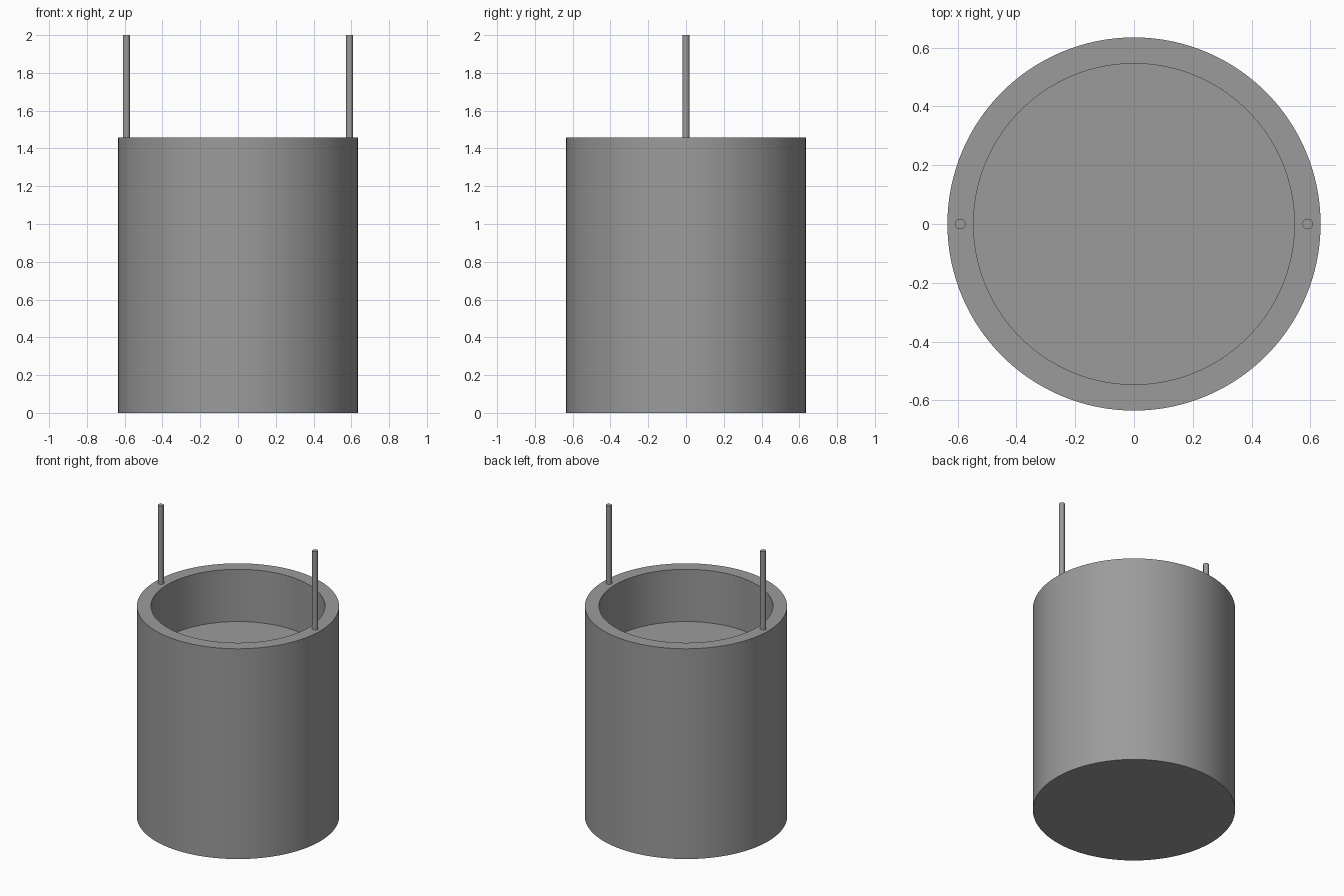
import bpy, bmesh, math

if "Cube" in bpy.data.objects:
    bpy.data.objects.remove(bpy.data.objects["Cube"])

R_OUT, R_IN, H, FLOOR = 0.635, 0.546, 1.457, 1.095
ROD_R, ROD_X, TOP = 0.018, 0.591, 2.0

grey = bpy.data.materials.new("mid grey")
grey.diffuse_color = (0.33, 0.33, 0.33, 1)
grey.use_nodes = True
grey.node_tree.nodes["Principled BSDF"].inputs["Base Color"].default_value = grey.diffuse_color


def lathe(name, profile, segments, x=0.0):
    """Revolve an (r, z) profile about z; it starts and ends on the axis."""
    bm = bmesh.new()
    vs = [bm.verts.new((r, 0, z)) for r, z in profile]
    es = [bm.edges.new(p) for p in zip(vs, vs[1:])]
    bmesh.ops.spin(bm, geom=vs + es, cent=(0, 0, 0), axis=(0, 0, 1),
                   angle=math.tau, steps=segments, use_merge=True)
    bmesh.ops.remove_doubles(bm, verts=bm.verts, dist=1e-5)
    bmesh.ops.recalc_face_normals(bm, faces=bm.faces)
    mesh = bpy.data.meshes.new(name)
    bm.to_mesh(mesh)
    bm.free()
    mesh.materials.append(grey)
    ob = bpy.data.objects.new(name, mesh)
    ob.location.x = x
    bpy.context.collection.objects.link(ob)
    bpy.ops.object.select_all(action='DESELECT')
    ob.select_set(True)
    bpy.context.view_layer.objects.active = ob
    bpy.ops.object.shade_smooth_by_angle(angle=math.radians(30))
    return ob


# Drum with a recessed floor inside the rim
lathe("drum", [(0, 0), (R_OUT, 0), (R_OUT, H), (R_IN, H), (R_IN, FLOOR), (0, FLOOR)], 128)

# Two upright rods standing on the rim
for side, x in (("left", -ROD_X), ("right", ROD_X)):
    lathe(side + "_rod", [(0, H), (ROD_R, H), (ROD_R, TOP), (0, TOP)], 32, x)
